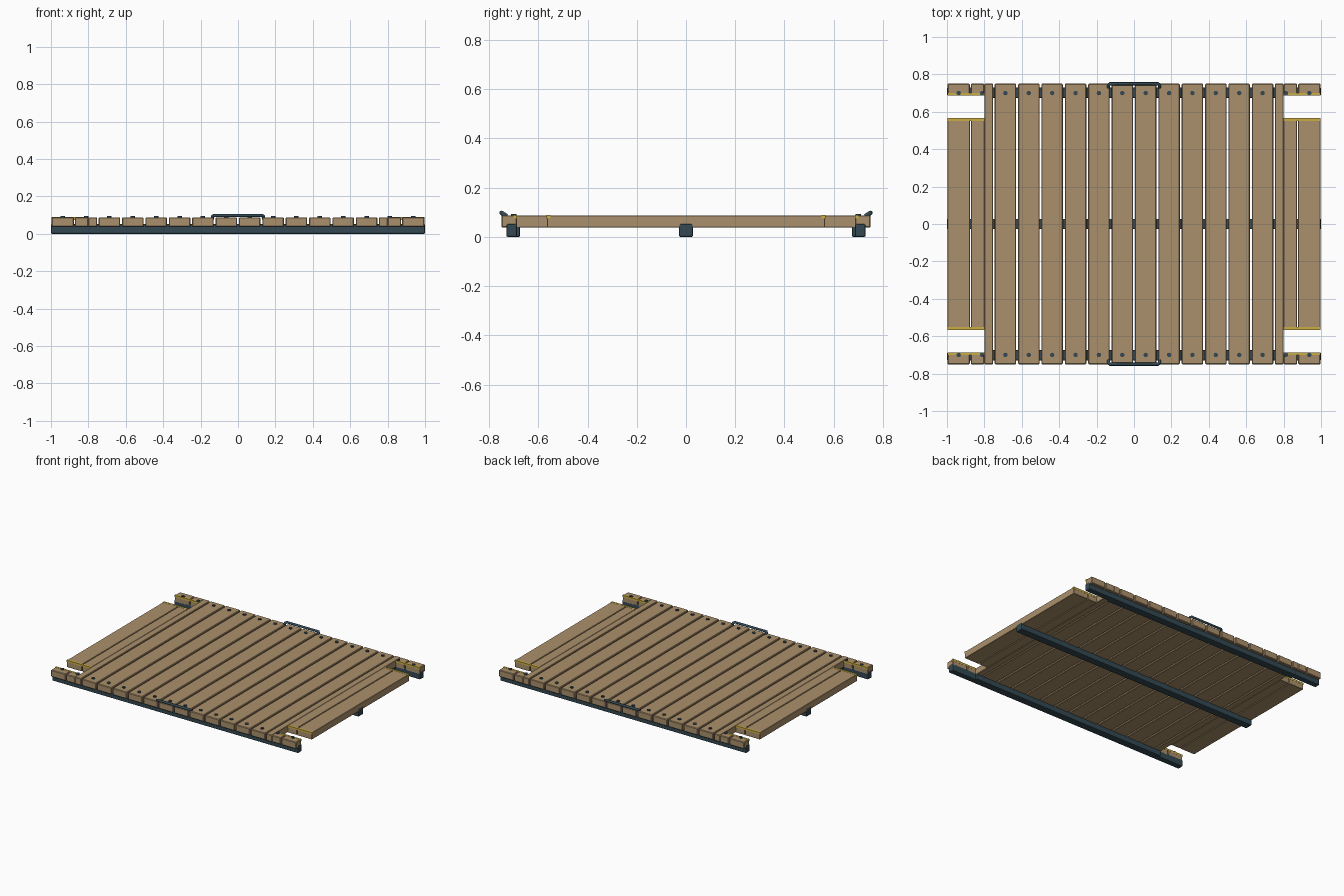
import bpy
from mathutils import Vector

if "Cube" in bpy.data.objects:
    bpy.data.objects.remove(bpy.data.objects["Cube"], do_unlink=True)


def material(name, rgb):
    m = bpy.data.materials.new(name)
    m.use_nodes = True
    m.diffuse_color = (*rgb, 1)
    m.node_tree.nodes["Principled BSDF"].inputs["Base Color"].default_value = (*rgb, 1)
    return m


WOOD = material("tan wood", (0.41, 0.28, 0.15))
STEEL = material("slate steel", (0.033, 0.065, 0.085))
YELLOW = material("yellow trim", (0.60, 0.42, 0.06))


def box(name, x, y, z, mat, bevel=0.0, segments=1):
    """Box spanning the given (low, high) ranges, with optional edge bevel."""
    lo, hi = zip(x, y, z)
    bpy.ops.mesh.primitive_cube_add(size=1)
    ob = bpy.context.object
    ob.name = name
    for v in ob.data.vertices:
        v.co = Vector([lo[i] if v.co[i] < 0 else hi[i] for i in range(3)])
    ob.data.materials.append(mat)
    if bevel:
        mod = ob.modifiers.new("edge bevel", "BEVEL")
        mod.width = bevel
        mod.segments = segments
    return ob


def span(a, b, sign):
    return tuple(sorted((a * sign, b * sign)))


PITCH, END = 0.125, 0.75
BOTTOM, TOP = 0.038, 0.088
NOTCH_X, NOTCH_IN, NOTCH_OUT = 0.80, 0.565, 0.687
GAP = 0.005

# Full length planks across the middle
for i in range(12):
    x = (i - 6) * PITCH
    box("plank", (x + GAP, x + PITCH - GAP), (-END, END), (BOTTOM, TOP), WOOD, 0.004)

# Notched plank ends at both sides
for side, s in (("left", 1), ("right", -1)):
    box(side + "_filler_plank", span(0.753, NOTCH_X, s), (-END, END), (BOTTOM, TOP), WOOD, 0.003)
    for a, b in ((NOTCH_X, 0.872), (0.877, 0.997)):
        x = span(a, b, s)
        box(side + "_short_plank", x, (-NOTCH_IN, NOTCH_IN), (BOTTOM, TOP), WOOD, 0.002)
        for t in (1, -1):
            box(side + "_end_block", x, span(NOTCH_OUT, END, t), (BOTTOM, TOP), WOOD, 0.004)
    # Yellow edging along the notch rims
    for t in (1, -1):
        for a, b in ((NOTCH_IN - 0.014, NOTCH_IN + 0.001), (NOTCH_OUT - 0.001, NOTCH_OUT + 0.014)):
            box(side + "_notch_trim", span(NOTCH_X, 0.998, s), span(a, b, t),
                (TOP - 0.013, TOP + 0.001), YELLOW)

# Bearer beams, the outer two slimmed beside the notches
box("centre_beam", (-1, 1), (-0.028, 0.028), (0, 0.053), STEEL, 0.006, 2)
for end, t in (("back", 1), ("front", -1)):
    box(end + "_beam", (-NOTCH_X, NOTCH_X), span(0.674, 0.73, t), (0, 0.053), STEEL, 0.006, 2)
    for s in (1, -1):
        box(end + "_beam_end", span(NOTCH_X - 0.01, 1, s), span(0.687, 0.73, t),
            (0, 0.053), STEEL, 0.006, 2)

    # Bolt heads, one per plank
    for i in range(16):
        bpy.ops.mesh.primitive_cylinder_add(
            vertices=12, radius=0.012, depth=0.012,
            location=((i - 7.5) * PITCH, 0.70 * t, TOP))
        bolt = bpy.context.object
        bolt.name = end + "_bolt"
        bolt.data.materials.append(STEEL)

    # Bent bar handle leaning outward
    curve = bpy.data.curves.new(end + "_handle", "CURVE")
    curve.dimensions = "3D"
    curve.bevel_depth = 0.009
    curve.bevel_resolution = 2
    curve.use_fill_caps = True
    path = [(-0.136, 0.728, 0.083), (-0.136, 0.744, 0.094), (-0.127, 0.75, 0.098),
            (0.127, 0.75, 0.098), (0.136, 0.744, 0.094), (0.136, 0.728, 0.083)]
    line = curve.splines.new("POLY")
    line.points.add(len(path) - 1)
    for p, (x, y, z) in zip(line.points, path):
        p.co = (x, y * t, z, 1)
    curve.materials.append(STEEL)
    handle = bpy.data.objects.new(end + "_handle", curve)
    bpy.context.collection.objects.link(handle)
